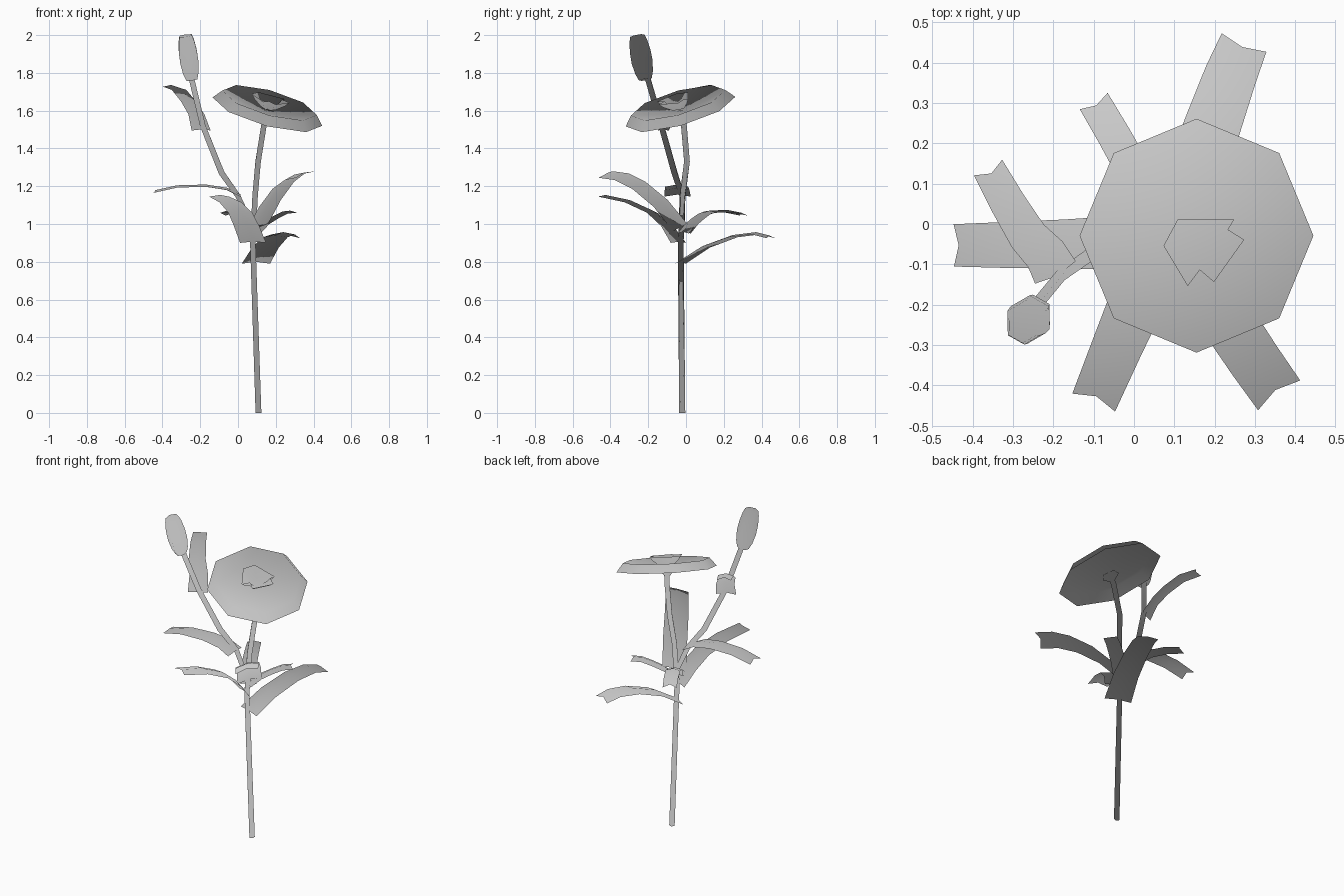
import bpy, math
from mathutils import Vector

cube = bpy.data.objects.get("Cube")
if cube:
    bpy.data.objects.remove(cube, do_unlink=True)

# One plain grey for the whole plant
grey = bpy.data.materials.new("plain_grey")
grey.use_nodes = True
grey.diffuse_color = (0.6, 0.6, 0.6, 1)
grey.node_tree.nodes["Principled BSDF"].inputs["Base Color"].default_value = (0.6, 0.6, 0.6, 1)


def make(name, verts, faces):
    """Smooth mesh with soft foliage normals: upward, fanning out from the stem."""
    mesh = bpy.data.meshes.new(name)
    mesh.from_pydata([tuple(v) for v in verts], [], faces)
    mesh.materials.append(grey)
    mesh.shade_smooth()
    mesh.normals_split_custom_set_from_vertices(
        [Vector((v.x - 0.1, v.y, 1)).normalized() for v in verts])
    obj = bpy.data.objects.new(name, mesh)
    bpy.context.collection.objects.link(obj)
    return obj


def loft(name, rings, closed=True, caps=()):
    """Skin a list of equal-length rings or rows."""
    n = len(rings[0])
    verts = [v for ring in rings for v in ring]
    faces = []
    for r in range(len(rings) - 1):
        for i in range(n if closed else n - 1):
            j = (i + 1) % n
            faces.append((r * n + i, r * n + j, (r + 1) * n + j, (r + 1) * n + i))
    if "start" in caps:
        faces.append(tuple(reversed(range(n))))
    if "end" in caps:
        last = (len(rings) - 1) * n
        faces.append(tuple(range(last, last + n)))
    return make(name, verts, faces)


def tangents(points):
    last = len(points) - 1
    return [(points[min(i + 1, last)] - points[max(i - 1, 0)]).normalized()
            for i in range(last + 1)]


def tube(name, path, radii, sides):
    pts = [Vector(p) for p in path]
    rings = []
    for p, t, r in zip(pts, tangents(pts), radii):
        u = Vector((0, 1, 0)).cross(t).normalized()
        v = t.cross(u)
        angles = [math.tau * (k + 0.5) / sides for k in range(sides)]
        rings.append([p + (u * math.cos(a) + v * math.sin(a)) * r for a in angles])
    return loft(name, rings, caps=("start", "end"))


def leaf(name, path, base_width, tip_width, roll=0):
    """Arched strip with a slightly raised midrib and a notched tip."""
    pts = [Vector(p) for p in path]
    rows = []
    for i, (p, t) in enumerate(zip(pts, tangents(pts))):
        f = i / (len(pts) - 1)
        half = (base_width + (tip_width - base_width) * f) / 2
        flat = Vector((t.y, -t.x, 0)).normalized()
        side = flat + Vector((0, 0, roll))
        mid = p + flat.cross(t) * 0.012
        if f == 1:
            mid -= t * 0.015
        rows.append([p - side * half, mid, p + side * half])
    return loft(name, rows, closed=False)


# Stems
tube("main_stem",
     [(0.11, -0.02, 0), (0.08, -0.028, 0.9), (0.092, -0.018, 1.15),
      (0.108, 0.005, 1.33), (0.14, -0.012, 1.53), (0.153, -0.03, 1.6)],
     [0.017, 0.016, 0.016, 0.016, 0.016, 0.016], 5)
tube("bud_stem",
     [(0.08, -0.02, 0.98), (0, -0.02, 1.15), (-0.085, -0.06, 1.27),
      (-0.185, -0.13, 1.52), (-0.247, -0.205, 1.78)],
     [0.014, 0.015, 0.017, 0.016, 0.016], 5)

# Bud
base, top = Vector((-0.245, -0.215, 1.765)), Vector((-0.277, -0.258, 1.997))
tube("bud", [base.lerp(top, f) for f in (0, 0.15, 0.4, 0.65, 0.88, 1)],
     [0.034, 0.047, 0.056, 0.055, 0.047, 0.038], 6)

# Leaves
leaf("back_leaf", [(0.095, -0.03, 0.79), (0.145, 0.1, 0.875), (0.197, 0.25, 0.93),
                   (0.24, 0.37, 0.945), (0.273, 0.45, 0.925)], 0.16, 0.12)
leaf("back_right_leaf", [(0.08, -0.01, 0.95), (0.035, 0.06, 1.03), (0, 0.13, 1.06),
                         (-0.05, 0.22, 1.062), (-0.1, 0.305, 1.045)], 0.09, 0.08)
leaf("back_left_leaf", [(0.09, -0.01, 0.95), (0.14, 0.03, 1.0), (0.19, 0.065, 1.03),
                        (0.24, 0.1, 1.055), (0.29, 0.135, 1.06)], 0.09, 0.08)
leaf("right_leaf", [(0.01, -0.045, 1.145), (-0.06, -0.047, 1.18), (-0.17, -0.05, 1.197),
                    (-0.32, -0.052, 1.193), (-0.447, -0.053, 1.165)], 0.14, 0.105)
leaf("upper_leaf", [(-0.195, -0.12, 1.495), (-0.22, -0.075, 1.58), (-0.263, -0.03, 1.65),
                    (-0.312, 0.05, 1.71), (-0.362, 0.14, 1.727)], 0.115, 0.08)
leaf("front_right_leaf", [(0.08, -0.04, 0.9), (0.045, -0.1, 0.99), (0.012, -0.18, 1.06),
                          (-0.04, -0.3, 1.115), (-0.1, -0.443, 1.145)], 0.16, 0.115)
leaf("front_left_leaf", [(0.1, -0.03, 0.98), (0.17, -0.135, 1.11), (0.24, -0.25, 1.205),
                         (0.3, -0.34, 1.25), (0.36, -0.425, 1.262)], 0.14, 0.128, -0.27)

# Flower head: tilted octagon with a drooping rim and a dished top
centre = Vector((0.155, -0.029, 1.595))
normal = Vector((0.26, -0.27, 1)).normalized()


def on_head(x, y, h):
    return centre + Vector((x, y, -0.26 * x + 0.27 * y)) + normal * h


def head_ring(radius, h, sides):
    angles = [math.tau * k / sides for k in range(sides)]
    return [on_head(radius * math.cos(a), radius * math.sin(a), h) for a in angles]


loft("flower_head", [head_ring(r, h, 8) for r, h in
                     ((0.29, 0), (0.25, 0.05), (0.13, 0.02), (0.04, 0))], caps=("end",))

# Small sepals under the head
loft("calyx", [head_ring(r, h, 5) for r, h in ((0.016, -0.04), (0.05, -0.005))])

# Ragged cup of inner petals
outline = [(-0.04, -0.106), (-0.01, -0.066), (0.025, -0.096), (0.1, 0.009),
           (0.06, 0.034), (0.075, 0.059), (-0.065, 0.059), (-0.1, -0.006)]
loft("inner_petals", [[on_head(x * f, y * f, h) for x, y in outline]
                      for f, h in ((0.4, 0.02), (0.8, 0.05), (1, 0.075))], caps=("start",))
